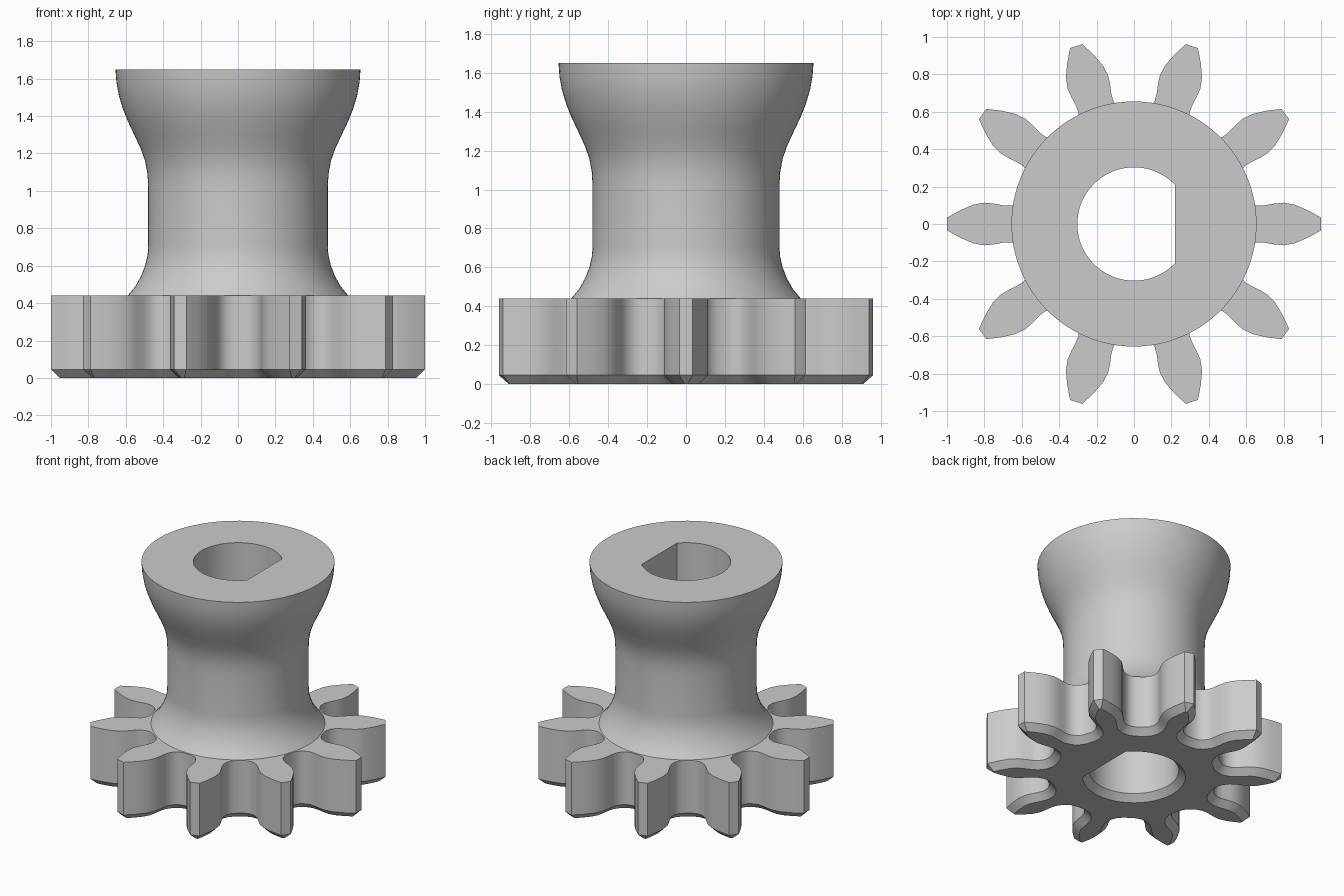
import bpy, bmesh, math
from mathutils import Vector, Matrix

cube = bpy.data.objects.get("Cube")
if cube:
    bpy.data.objects.remove(cube, do_unlink=True)

TEETH, TOP, GEAR_TOP, BEVEL = 10, 1.65, 0.44, 0.046

grey = bpy.data.materials.new("plain grey")
grey.use_nodes = True
colour = (0.6, 0.6, 0.6, 1)
grey.diffuse_color = colour
grey.node_tree.nodes["Principled BSDF"].inputs["Base Color"].default_value = colour


def loft(name, loops):
    """Closed solid through equally long rings of points, capped at both ends."""
    bm = bmesh.new()
    rings = [[bm.verts.new(p) for p in loop] for loop in loops]
    for low, high in zip(rings, rings[1:]):
        for i in range(len(low)):
            bm.faces.new((low[i - 1], low[i], high[i], high[i - 1]))
    bm.faces.new(rings[0])
    bm.faces.new(rings[-1])
    bmesh.ops.recalc_face_normals(bm, faces=bm.faces)
    mesh = bpy.data.meshes.new(name)
    bm.to_mesh(mesh)
    bm.free()
    mesh.materials.append(grey)
    obj = bpy.data.objects.new(name, mesh)
    bpy.context.collection.objects.link(obj)
    return obj


def at_height(points, z):
    return [(p.x, p.y, z) for p in points]


def inset(points, d):
    """Move every edge of a counter-clockwise outline inward by d."""
    out = []
    for i, p in enumerate(points):
        a = (p - points[i - 1]).normalized()
        b = (points[(i + 1) % len(points)] - p).normalized()
        n1, n2 = Vector((-a.y, a.x)), Vector((-b.y, b.x))
        out.append(p + (n1 + n2) * d / (1 + n1.dot(n2)))
    return out


def combine(target, other, operation):
    mod = target.modifiers.new(operation.lower(), 'BOOLEAN')
    mod.operation, mod.solver, mod.object = operation, 'EXACT', other
    bpy.context.view_layer.objects.active = target
    bpy.ops.object.modifier_apply(modifier=mod.name)
    bpy.data.objects.remove(other, do_unlink=True)


# Gear: one tooth flank from valley to tip, mirrored and repeated
flank = [(.571, .185), (.58, .158), (.597, .13), (.622, .11), (.66, .098), (.7, .1),
         (.75, .109), (.8, .114), (.86, .103), (.93, .073), (1, .034)]
tooth = [Vector((x, -y)) for x, y in flank] + [Vector((x, y)) for x, y in flank[:0:-1]]
outline = []
for k in range(TEETH):
    turn = Matrix.Rotation(math.tau * k / TEETH, 2)
    outline += [turn @ p for p in tooth]
gear = loft("gear_with_hub", [at_height(inset(outline, BEVEL), 0),
                              at_height(outline, BEVEL),
                              at_height(outline, GEAR_TOP)])

# Hub: turned column flaring at both ends, its foot sunk into the gear
profile = [(.59, .25), (.59, GEAR_TOP), (.55, .488), (.518, .545), (.495, .605),
           (.483, .66), (.48, .71), (.48, 1.02), (.484, 1.09), (.497, 1.16),
           (.522, 1.23), (.555, 1.3), (.588, 1.37), (.616, 1.44), (.637, 1.51),
           (.65, 1.58), (.655, TOP)]
SIDES = 96
hub = loft("hub", [[(r * math.cos(math.tau * i / SIDES), r * math.sin(math.tau * i / SIDES), z)
                    for i in range(SIDES)] for r, z in profile])
combine(gear, hub, 'UNION')


# Bore: round hole with one flat side, chamfered at the bottom
def bore_ring(grow, z):
    r, flat = 0.303 + grow, 0.22 + grow
    start = math.acos(flat / r)
    steps = 64
    return [(r * math.cos(a), r * math.sin(a), z)
            for a in (start + (math.tau - 2 * start) * i / steps for i in range(steps + 1))]


cutter = loft("bore_cutter", [bore_ring(BEVEL * 2, -BEVEL), bore_ring(0, BEVEL),
                              bore_ring(0, TOP + 0.1)])
cutter.hide_render = True
combine(gear, cutter, 'DIFFERENCE')

# Smooth curved walls, keep machined edges sharp
bpy.ops.object.select_all(action='DESELECT')
gear.select_set(True)
bpy.context.view_layer.objects.active = gear
bpy.ops.object.shade_smooth_by_angle(angle=math.radians(30))
